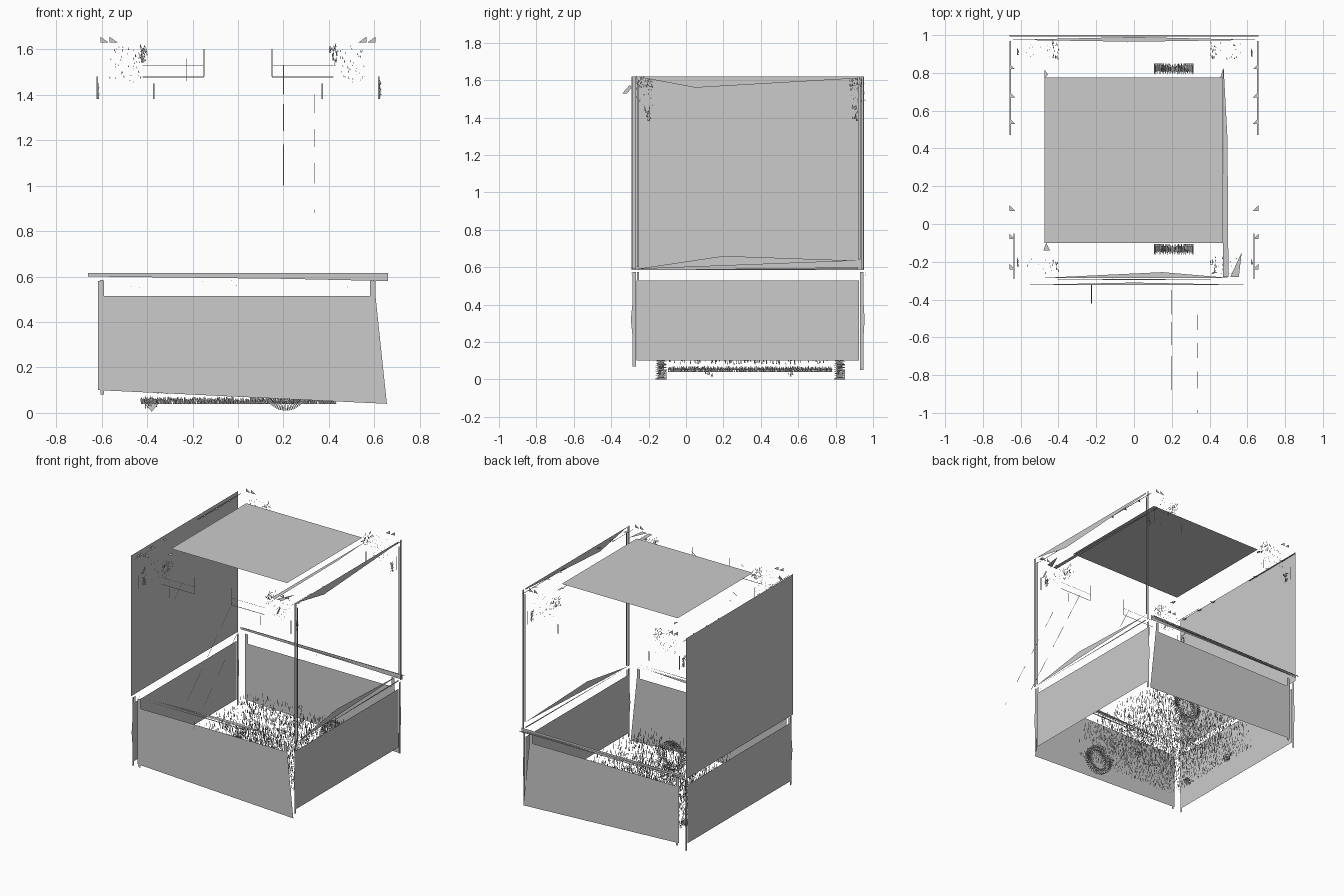
import bpy, math, random
from mathutils import Vector

if "Cube" in bpy.data.objects:
    bpy.data.objects.remove(bpy.data.objects["Cube"])

random.seed(4)


def sheet(name, polys):
    """Object made of separate flat, zero-thickness faces."""
    verts, faces = [], []
    for p in polys:
        faces.append(tuple(range(len(verts), len(verts) + len(p))))
        verts += p
    me = bpy.data.meshes.new(name)
    me.from_pydata(verts, [], faces)
    ob = bpy.data.objects.new(name, me)
    bpy.context.collection.objects.link(ob)
    return ob


def on(axis, c, a, b):
    return {'x': (c, a, b), 'y': (a, c, b), 'z': (a, b, c)}[axis]


def flat(axis, c, a0, a1, b0, b1):
    """Rectangle across an axis at c (a, b are the remaining axes in xyz order)."""
    return [on(axis, c, a, b) for a, b in ((a0, b0), (a1, b0), (a1, b1), (a0, b1))]


def flakes(lo, hi, n, size):
    """Small triangular fragments scattered in a box."""
    out = []
    for _ in range(n):
        p = Vector([random.uniform(a, b) for a, b in zip(lo, hi)])
        ax = random.choice('xyz')
        u, v = [Vector(on(ax, 0, *d)) * size * random.uniform(.4, 1) for d in ((1, 0), (0, 1))]
        out.append([p, p + u * 0.4, p + v])
    return out


F, B, S = -0.292, 0.957, 0.66     # front, back and side planes of the base
TOP = 1.62

# Lower box: front and back panels with the drooping right corner
for name, y in (("front", F), ("back", B)):
    sheet(f"lower_{name}_panel", [[(-.615, y, .515), (.605, y, .515), (.655, y, .04), (-.615, y, .10)]])
    sheet(f"lower_{name}_posts", [flat('y', y, -.615, -.59, .515, .58),
                                  flat('y', y, -.605, -.59, .08, .10),
                                  flat('y', y, .58, .605, .515, .58)])

# Lower box: side panels and their corner strips
for name, x in (("left", -S), ("right", S)):
    sheet(f"lower_{name}_panel", [flat('x', x, -.265, .925, .10, .53)])
    sheet(f"lower_{name}_posts", [flat('x', x, -.285, -.268, .07, .575),
                                  flat('x', x, -.262, -.25, .53, .575),
                                  flat('x', x, .93, .95, .05, .575)])
    # bulging edge slivers beside the posts
    sheet(f"lower_{name}_edge", [[(x, -.27, .57), (x, -.295, .32), (x, -.27, .08)],
                                 [(x, .94, .57), (x, .955, .32), (x, .94, .08)]])

# Rail along the back between lower and upper part
sheet("back_rail", [[(-.66, .97, .60), (-.66, .97, .615), (.66, .97, .615),
                     (.66, .97, .58), (.2, .97, .59)],
                    [(-.66, .975, .60), (0, .965, .60), (.66, .975, .60), (0, .99, .60)],
                    flat('z', .60, -.66, .66, .992, 1.0)])
sheet("front_rail", [[(-.48, -.285, .60), (.5, -.285, .60), (.15, -.255, .60)],
                     [(-.57, -.322, .60), (.6, -.322, .60), (0, -.31, .60)],
                     [(-.63, -.29, .60), (.63, -.29, .60), (0, -.297, .60)]])

# Upper left wall, full sheet
sheet("upper_left_panel", [flat('x', -.668, -.292, .953, .585, TOP)])

# Upper right wall, only its edge strips remain
X = .665
sheet("upper_right_frame", [
    flat('x', X, -.29, -.268, .59, TOP), flat('x', X, -.262, -.25, .60, 1.58),
    flat('x', X, .92, .932, .64, 1.58), flat('x', X, .937, .95, .59, TOP),
    [(X, -.27, 1.62), (X, .05, 1.56), (X, .92, 1.61), (X, .92, 1.62)],
    [(X, -.27, .59), (X, .92, .635), (X, .2, .66)],
    [(X, -.27, .585), (X, .92, .59), (X, .92, .60)]])

# Roof sheet and the narrow strip beside it
sheet("roof_panel", [flat('z', 1.65, -.475, .47, -.1, .775)])
sheet("roof_side_strip", [[(.47, -.28, 1.61), (.50, -.28, 1.61), (.495, .45, 1.61), (.475, .82, 1.61)],
                          [(.51, -.28, 1.61), (.555, -.28, 1.61), (.57, -.15, 1.61)],
                          [(.455, .77, 1.62), (.475, .77, 1.62), (.475, .83, 1.62)],
                          [(-.475, .77, 1.62), (-.455, .79, 1.62), (-.475, .82, 1.62)],
                          [(-.48, -.14, 1.62), (-.445, -.14, 1.62), (-.465, -.10, 1.62)]])

# Corner brackets under the roof, mirrored to all four corners
for sx in (-1, 1):
    for name, y, d in (("front", -.27, 1), ("back", .96, -1)):
        side = "left" if sx < 0 else "right"
        x0, x1 = sorted((sx * .42, sx * .57))
        y0, y1 = sorted((y, y + d * .09))
        parts = flakes((x0, y0, 1.45), (x1, y1, 1.61), 60, .014)
        a0, a1 = sorted((sx * .40, sx * .435))
        parts += flakes((a0, y0, 1.54), (a1, y1, 1.61), 50, .02)
        # hanging tabs
        xs, yt = sx * .62, y + d * .06
        parts += [flat('y', y, xs - .003, xs + .003, 1.38, 1.48),
                  flat('y', y, sx * .37 - .003, sx * .37 + .003, 1.38, 1.45)]
        parts += flakes((xs, yt - .015, 1.38), (xs, yt + .015, 1.45), 25, .03)
        # triangular gusset tips
        for gx in (.53, .57):
            parts.append([(sx * gx, y, 1.63), (sx * (gx + .035), y, 1.63), (sx * (gx + .035), y, 1.655)])
        sheet(f"{name}_{side}_bracket", parts)

# Hairline arms and chips along the roof edge
for side, s in (("left", -1), ("right", 1)):
    a, b = sorted((s * .15, s * .42))
    sheet(f"{side}_arm", [flat('y', F, a, b, 1.475, 1.479), flat('y', F, a, b, 1.527, 1.529),
                          flat('y', F, s * .15 - .002, s * .15 + .002, 1.48, 1.60)])
    chips = [[(s * .66, y, 1.6), (s * .63, y, 1.6), (s * .66, y + .03, 1.6)]
             for y in (-.24, -.08, .07, .53, .67, .82)]
    chips += [flat('z', 1.6, s * .655 - .003, s * .655 + .003, .47, .97),
              flat('z', 1.6, s * .635 - .002, s * .635 + .002, -.29, -.05)]
    sheet(f"{side}_roof_edge_chips", chips)

# Hairlines and tab of the raised front door, sloping at 45 degrees
door = []
for x, y0, y1 in ((.2, -.35, -.48), (.2, -.52, -.64), (.2, -.70, -.88), (.335, -.48, -.56),
                  (.335, -.63, -.71), (.335, -.78, -.87), (.335, -.985, -1.0), (-.225, -.32, -.42)):
    w = .0015
    z0, z1 = 1.88 + y0, 1.88 + y1
    door.append([(x - w, y0, z0), (x + w, y0, z0), (x + w, y1, z1), (x - w, y1, z1)])
sheet("raised_door_edges", door)
sheet("door_tab", [[(x, -.30, 1.575), (x, -.34, 1.53), (x, -.315, 1.53), (x, -.29, 1.56)]
                   for x in (-.55, .55)])

# Drive wheels: treads and spokes as thin blades
for name, yc in (("front", -.135), ("back", .82)):
    blades, w, c = [], .03, Vector((.21, yc, .105))
    for i in range(72):
        a = i * math.tau / 72
        d = Vector((math.cos(a), 0, math.sin(a)))
        t = Vector((-math.sin(a), 0, math.cos(a))) * .003
        h = Vector((0, w if i % 2 else w * .6, 0))
        blades.append([c + d * .105 - h, c + d * .105 + h, c + d * .088 + h])
        blades.append([c + d * .095 - t - h, c + d * .095 + t - h, c + d * .06 - h])
        blades.append([c + d * .075 - h, c + d * .075 + h, c + d * .075 + t * 2])
    sheet(f"{name}_wheel", blades)

# Small casters on the other side
for i, yc in enumerate((.12, .55)):
    sheet(f"caster_{i + 1}", flakes((-.41, yc - .02, .015), (-.36, yc + .02, .06), 60, .025)
          + [[(-.41, yc, .04), (-.38, yc, .005), (-.35, yc, .04)]])

# Undercarriage: a field of tiny upright slivers on a loose grid
slivers = []
N = 72
for i in range(N):
    for j in range(N):
        x = -.42 + .84 * i / (N - 1) + random.uniform(-.008, .008)
        y = -.09 + .86 * j / (N - 1) + random.uniform(-.008, .008)
        z = random.choice((.04, .05, random.uniform(.08, .28), random.uniform(.15, .28)))
        h, t = random.uniform(.015, .04), random.uniform(.003, .009)
        if z < .06:
            h *= .6
        dx, dy = random.choice(((t, 0), (0, t)))
        slivers.append([(x, y, z), (x + dx, y + dy, z), (x, y, z + h)])
sheet("undercarriage", slivers)

# Stray screw fragments round the rim of the base
rim = []
for y in (F, B):
    rim += flakes((-.6, y, .55), (.6, y, .58), 12, .008)
    for x in (-.6, .59):
        rim += [flat('y', y, x - .008, x + .008, .575, .585)]
sheet("rim_fragments", rim)
